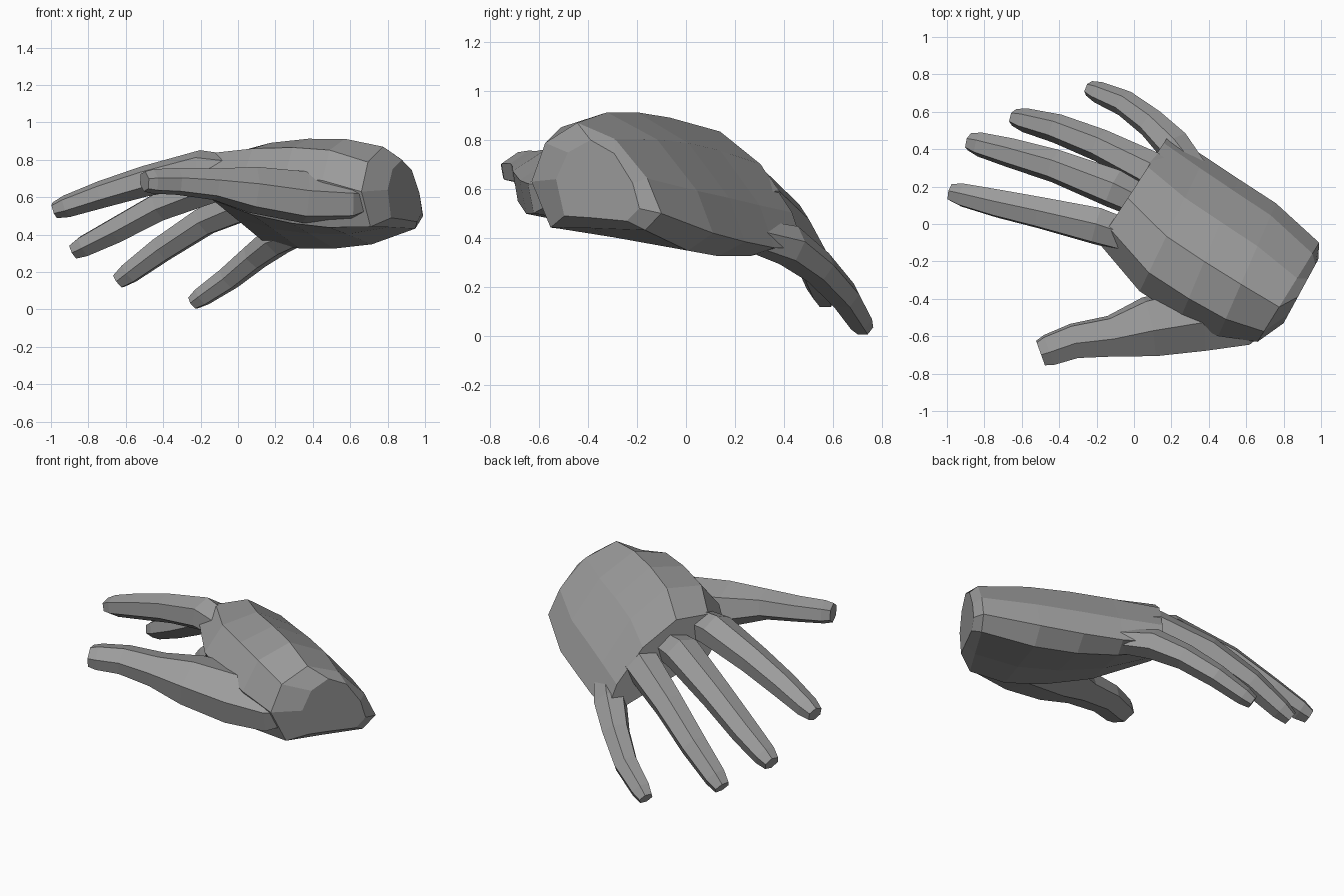
import bpy, bmesh, math
from mathutils import Vector

if "Cube" in bpy.data.objects:
    bpy.data.objects.remove(bpy.data.objects["Cube"])


def loft(name, rings):
    """Closed low-poly skin through a series of equal-sized rings."""
    bm = bmesh.new()
    loops = [[bm.verts.new(p) for p in ring] for ring in rings]
    n = len(loops[0])
    for a, b in zip(loops, loops[1:]):
        for i in range(n):
            bm.faces.new((a[i], a[(i + 1) % n], b[(i + 1) % n], b[i]))
    bm.faces.new(loops[0])
    bm.faces.new(loops[-1])
    bmesh.ops.recalc_face_normals(bm, faces=bm.faces)
    mesh = bpy.data.meshes.new(name)
    bm.to_mesh(mesh)
    bm.free()
    mesh.materials.append(skin)
    obj = bpy.data.objects.new(name, mesh)
    bpy.context.collection.objects.link(obj)
    return obj


def digit(name, path, radii, up_hint, flat=0.9, sides=6):
    """Tapered tube along a path, ridge on the back of the digit."""
    pts = [Vector(p) for p in path]
    pts.insert(1, pts[0].lerp(pts[1], 0.25))      # extra loop rounds the tip
    rings = []
    for i, p in enumerate(pts):
        t = (pts[min(i + 1, len(pts) - 1)] - pts[max(i - 1, 0)]).normalized()
        side = t.cross(Vector(up_hint)).normalized()
        up = side.cross(t).normalized()
        ring = []
        for k in range(sides):
            a = math.pi / 2 + 2 * math.pi * k / sides
            ring.append(p + side * math.cos(a) * radii[i]
                        + up * math.sin(a) * radii[i] * flat)
        rings.append(ring)
    return loft(name, rings)


# dark grey skin
skin = bpy.data.materials.new("dark_grey")
skin.diffuse_color = (0.33, 0.33, 0.33, 1)
skin.use_nodes = True
skin.node_tree.nodes["Principled BSDF"].inputs["Base Color"].default_value = skin.diffuse_color

# palm: each section has thumb-side edge, little-finger edge, back and palm depth
sections = [
    ((0.80, -0.53, 0.64), (0.985, -0.19, 0.52), 0.20, 0.12),
    ((0.66, -0.63, 0.63), (0.99, -0.10, 0.50), 0.28, 0.15),
    ((0.45, -0.60, 0.69), (0.76, 0.11, 0.42), 0.31, 0.19),
    ((0.25, -0.50, 0.71), (0.56, 0.24, 0.385), 0.31, 0.18),
    ((0.03, -0.36, 0.72), (0.38, 0.36, 0.36), 0.29, 0.14),
    ((-0.19, -0.10, 0.74), (0.19, 0.48, 0.36), 0.22, 0.08),
]
profile = [(0, 0), (0.05, 0.6), (0.26, 1), (0.56, 0.9), (0.85, 0.45),
           (1, 0), (0.9, -0.55), (0.5, -0.85), (0.2, -1.1)]
rings = []
for a, b, back, front in sections:
    a, b = Vector(a), Vector(b)
    d = (b - a).normalized()
    n = (Vector((0, 0, 1)) - d * d.z).normalized()
    rings.append([a.lerp(b, t) + n * h * (back if h > 0 else front)
                  for t, h in profile])
hand = loft("hand", rings)

# fingers: tip to root
fingers = {
    "index_finger": ([(-0.98, 0.17, 0.53), (-0.73, 0.11, 0.615), (-0.5, 0.06, 0.685),
                      (-0.2, -0.01, 0.755), (0.14, -0.12, 0.73)], 1.02, 0.1),
    "middle_finger": ([(-0.88, 0.44, 0.31), (-0.66, 0.38, 0.42), (-0.42, 0.31, 0.55),
                       (-0.11, 0.19, 0.67), (0.18, 0.05, 0.65)], 1.02, 0.3),
    "ring_finger": ([(-0.64, 0.57, 0.15), (-0.41, 0.51, 0.32), (-0.18, 0.42, 0.47),
                     (0.08, 0.29, 0.58), (0.30, 0.14, 0.57)], 1.0, 0.45),
    "little_finger": ([(-0.24, 0.725, 0.035), (-0.05, 0.645, 0.165), (0.09, 0.54, 0.28),
                       (0.21, 0.42, 0.37), (0.36, 0.24, 0.42)], 0.9, 0.5),
}
taper = [0.048, 0.066, 0.08, 0.09, 0.106, 0.08]
parts = [digit(name, path, [r * s for r in taper], (0, tilt, 1))
         for name, (path, s, tilt) in fingers.items()]

# thumb with the fleshy mound at its base
parts.append(digit("thumb",
                   [(-0.50, -0.69, 0.685), (-0.32, -0.625, 0.685), (-0.12, -0.60, 0.67),
                    (0.08, -0.55, 0.64), (0.36, -0.50, 0.60), (0.60, -0.49, 0.59),
                    (0.78, -0.45, 0.60)],
                   [0.076, 0.092, 0.102, 0.12, 0.175, 0.195, 0.17, 0.06], (0, -0.2, 1), 0.72))

# weld the digits to the palm as one skin
bpy.context.view_layer.objects.active = hand
for part in parts:
    mod = hand.modifiers.new("join", 'BOOLEAN')
    mod.operation = 'UNION'
    mod.solver = 'EXACT'
    mod.object = part
    bpy.ops.object.modifier_apply(modifier=mod.name)
    bpy.data.objects.remove(part)
